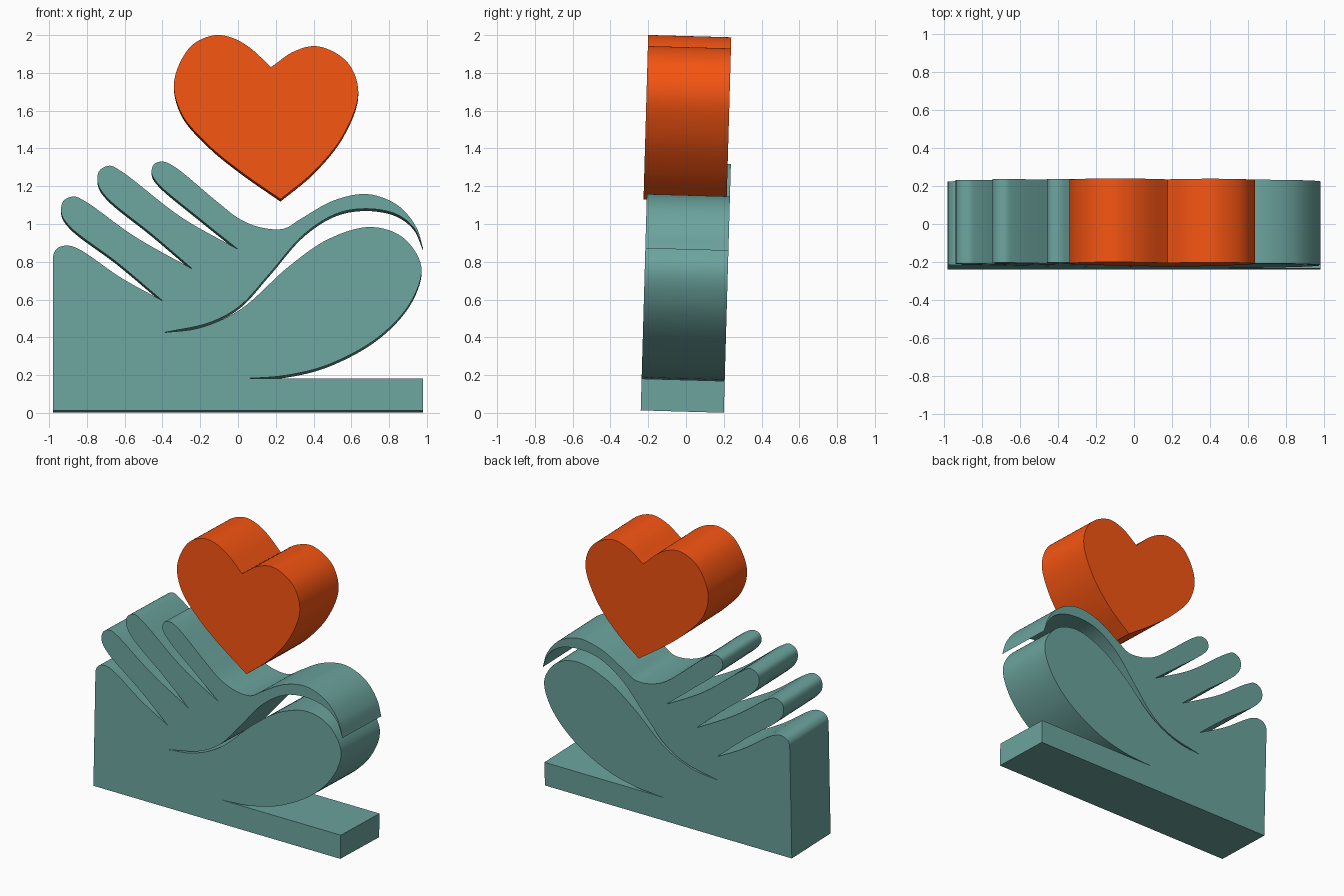
import bpy, bmesh, math
from mathutils import Vector, Matrix

if "Cube" in bpy.data.objects:
    bpy.data.objects.remove(bpy.data.objects["Cube"])

TILT = math.radians(-1.63)
HALF = 0.22


def smooth_run(pts, steps=8):
    """Centripetal Catmull-Rom through one run of points; the last point is left off."""
    if len(pts) < 3:
        return [Vector(pts[0])]
    p = [Vector(q) for q in pts]
    p = [2 * p[0] - p[1]] + p + [2 * p[-1] - p[-2]]
    out = []
    for i in range(1, len(p) - 2):
        a, b, c, d = p[i - 1:i + 3]
        t1 = (b - a).length ** 0.5
        t2 = t1 + (c - b).length ** 0.5
        t3 = t2 + (d - c).length ** 0.5
        for s in range(steps):
            t = t1 + (t2 - t1) * s / steps
            a1 = a * ((t1 - t) / t1) + b * (t / t1)
            a2 = b * ((t2 - t) / (t2 - t1)) + c * ((t - t1) / (t2 - t1))
            a3 = c * ((t3 - t) / (t3 - t2)) + d * ((t - t2) / (t3 - t2))
            b1 = a1 * ((t2 - t) / t2) + a2 * (t / t2)
            b2 = a2 * ((t3 - t) / (t3 - t1)) + a3 * ((t - t1) / (t3 - t1))
            out.append(b1 * ((t2 - t) / (t2 - t1)) + b2 * ((t - t1) / (t2 - t1)))
    return out


def slab(name, runs, y_shift, color):
    """Extrude a closed front outline made of smooth runs joined at corners."""
    outline = [q for run in runs for q in smooth_run(run)]
    bm = bmesh.new()
    face = bm.faces.new([bm.verts.new((q.x, -HALF, q.y)) for q in outline])
    ext = bmesh.ops.extrude_face_region(bm, geom=[face], use_keep_orig=True)
    moved = [g for g in ext["geom"] if isinstance(g, bmesh.types.BMVert)]
    bmesh.ops.translate(bm, verts=moved, vec=(0, 2 * HALF, 0))
    bmesh.ops.recalc_face_normals(bm, faces=bm.faces)
    bmesh.ops.triangulate(bm, faces=[f for f in bm.faces if len(f.verts) > 4])
    bm.transform(Matrix.Translation((0, y_shift, 0)) @ Matrix.Rotation(TILT, 4, 'X'))
    me = bpy.data.meshes.new(name)
    bm.to_mesh(me)
    bm.free()
    ob = bpy.data.objects.new(name, me)
    bpy.context.collection.objects.link(ob)
    mat = bpy.data.materials.new(name + "_color")
    mat.diffuse_color = color
    mat.use_nodes = True
    mat.node_tree.nodes["Principled BSDF"].inputs["Base Color"].default_value = mat.diffuse_color
    me.materials.append(mat)
    bpy.context.view_layer.objects.active = ob
    ob.select_set(True)
    bpy.ops.object.shade_smooth_by_angle(angle=math.radians(35))
    ob.select_set(False)
    return ob


# Base strip and left side
base = [[(0.03, 0.175), (0.98, 0.175)], [(0.98, 0.175), (0.98, 0.007)],
        [(0.98, 0.007), (-0.98, 0.007)], [(-0.98, 0.007), (-0.98, 0.79)]]

# Four fingers, each running from its lower edge over the tip to the next crotch
fingers = [
    [(-0.98, 0.79), (-0.975, 0.84), (-0.95, 0.87), (-0.90, 0.88), (-0.84, 0.86), (-0.62, 0.71), (-0.40, 0.588)],
    [(-0.40, 0.588), (-0.64, 0.79), (-0.89, 0.98), (-0.935, 1.05), (-0.925, 1.115), (-0.87, 1.14),
     (-0.81, 1.115), (-0.55, 0.93), (-0.24, 0.755)],
    [(-0.24, 0.755), (-0.45, 0.935), (-0.70, 1.14), (-0.742, 1.21), (-0.735, 1.275), (-0.68, 1.303),
     (-0.62, 1.275), (-0.30, 1.03), (0.0, 0.86)],
    [(0.0, 0.86), (-0.20, 1.02), (-0.43, 1.215), (-0.457, 1.265), (-0.445, 1.31), (-0.40, 1.325),
     (-0.34, 1.30), (-0.12, 1.12), (0.01, 1.02), (0.125, 0.975), (0.245, 0.97), (0.33, 1.02),
     (0.51, 1.12), (0.69, 1.152), (0.85, 1.09), (0.945, 0.975), (0.98, 0.865)]]

# Underside of the curled thumb edge, then the rounded palm
palm = [
    [(0.98, 0.865), (0.93, 0.975), (0.84, 1.045), (0.69, 1.075), (0.525, 1.05), (0.35, 0.94),
     (0.166, 0.73), (0.01, 0.56), (-0.15, 0.472), (-0.40, 0.418)],
    [(-0.40, 0.418), (-0.20, 0.445), (0.01, 0.54), (0.27, 0.77), (0.48, 0.915), (0.70, 0.978),
     (0.87, 0.925), (0.97, 0.77), (0.92, 0.59), (0.75, 0.40), (0.48, 0.25), (0.25, 0.192), (0.03, 0.175)]]

slab("open_hand", base + fingers + palm, -0.02, (0.15, 0.37, 0.34, 1))

# Heart floating above the palm
heart = [
    [(0.175, 1.825), (0.06, 1.93), (-0.03, 1.98), (-0.125, 1.994), (-0.25, 1.935), (-0.338, 1.75),
     (-0.30, 1.58), (-0.16, 1.415), (0.01, 1.275), (0.225, 1.125)],
    [(0.225, 1.125), (0.405, 1.275), (0.56, 1.47), (0.637, 1.69), (0.58, 1.85), (0.425, 1.935),
     (0.30, 1.91), (0.175, 1.825)]]
slab("heart", heart, -0.037, (0.92, 0.09, 0.006, 1))
